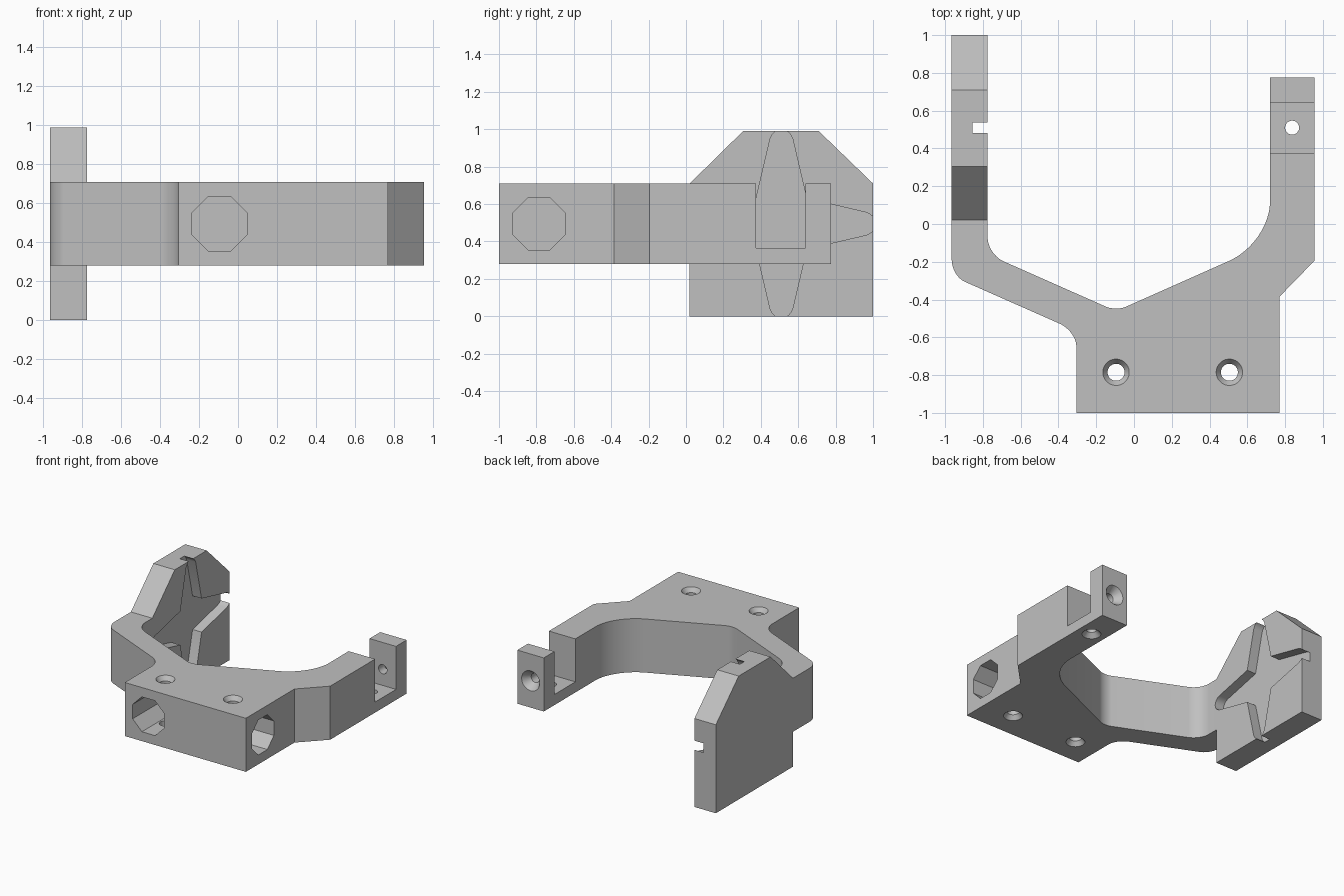
import bpy, bmesh, math
from mathutils import Vector

if "Cube" in bpy.data.objects:
    bpy.data.objects.remove(bpy.data.objects["Cube"], do_unlink=True)

grey = bpy.data.materials.new("mid grey")
grey.use_nodes = True
colour = (0.53, 0.53, 0.53, 1)
grey.diffuse_color = colour
next(n for n in grey.node_tree.nodes if n.type == 'BSDF_PRINCIPLED').inputs["Base Color"].default_value = colour


def finish(name, bm):
    bmesh.ops.recalc_face_normals(bm, faces=bm.faces)
    mesh = bpy.data.meshes.new(name)
    bm.to_mesh(mesh)
    bm.free()
    mesh.materials.append(grey)
    obj = bpy.data.objects.new(name, mesh)
    bpy.context.collection.objects.link(obj)
    return obj


def prism(name, points, axis, low, high):
    """Extrude a 2D outline along z (points are x, y) or x (points are y, z)."""
    bm = bmesh.new()
    place = (lambda a, b, h: (a, b, h)) if axis == 'z' else (lambda a, b, h: (h, a, b))
    face = bm.faces.new([bm.verts.new(place(a, b, low)) for a, b in points])
    new = bmesh.ops.extrude_face_region(bm, geom=[face])["geom"]
    bmesh.ops.translate(bm, vec=place(0, 0, high - low),
                        verts=[v for v in new if isinstance(v, bmesh.types.BMVert)])
    # The starting face is kept by the extrusion and closes the prism
    return finish(name, bm)


def drill(name, start, axis, rings, sides=32):
    """Round or polygonal cutter; rings are (distance along axis, radius)."""
    bm = bmesh.new()
    turn = Vector(axis).to_track_quat('Z', 'Y')
    loops = []
    for t, r in rings:
        angles = [2 * math.pi * (i + 0.5) / sides for i in range(sides)]
        loops.append([bm.verts.new(Vector(start) + turn @ Vector((r * math.cos(a), r * math.sin(a), t)))
                      for a in angles])
    for lo, hi in zip(loops, loops[1:]):
        for i in range(sides):
            j = (i + 1) % sides
            bm.faces.new((lo[i], lo[j], hi[j], hi[i]))
    bm.faces.new(loops[0])
    bm.faces.new(loops[-1])
    return finish(name, bm)


def combine(target, tool, operation='DIFFERENCE'):
    mod = target.modifiers.new(tool.name, 'BOOLEAN')
    mod.operation, mod.solver, mod.object = operation, 'EXACT', tool
    bpy.context.view_layer.objects.active = target
    bpy.ops.object.modifier_apply(modifier=mod.name)
    bpy.data.objects.remove(tool, do_unlink=True)


def bend(p0, corner, p1, steps=10):
    """Rounded corner from p0 to p1, tangent towards the corner point."""
    p0, c, p1 = Vector(p0), Vector(corner), Vector(p1)
    w = 0.75  # rational weight keeps it close to a circular arc
    out = []
    for i in range(steps + 1):
        t = i / steps
        a, b, d = (1 - t) ** 2, 2 * w * t * (1 - t), t * t
        out.append(tuple((a * p0 + b * c + d * p1) / (a + b + d)))
    return out


# Main forked frame
outline = [(-0.305, -1), (0.77, -1), (0.77, -0.385), (0.955, -0.195), (0.955, 0.775), (0.72, 0.775)]
outline += bend((0.72, 0.12), (0.72, -0.10), (0.50, -0.197), 16)
outline += bend((-0.04, -0.437), (-0.095, -0.462), (-0.15, -0.437))
outline += bend((-0.69, -0.198), (-0.775, -0.16), (-0.775, -0.07))
outline += [(-0.775, 0.02), (-0.965, 0.02)]
outline += bend((-0.965, -0.19), (-0.965, -0.275), (-0.895, -0.306))
outline += bend((-0.395, -0.527), (-0.305, -0.567), (-0.305, -0.65))
frame = prism("bracket_frame", outline, 'z', 0.28, 0.71)

# Upright side plate with clipped top corners
plate = prism("side_plate", [(0.02, 0), (1, 0), (1, 0.71), (0.71, 0.99), (0.305, 0.99), (0.02, 0.71)],
              'x', -0.965, -0.775)
combine(frame, plate, 'UNION')

# Four-armed tapering groove in the plate's inner face
arm = [(0.135, -0.135), (0.455, -0.06), (0.475, -0.05), (0.49, -0.037), (0.499, -0.02),
       (0.503, 0), (0.499, 0.02), (0.49, 0.037), (0.475, 0.05), (0.455, 0.06)]
star = []
for k in range(4):
    c, s = round(math.cos(k * math.pi / 2)), round(math.sin(k * math.pi / 2))
    star += [(0.51 + u * c - v * s, 0.495 + u * s + v * c) for u, v in arm]
combine(frame, prism("groove_cutter", star, 'x', -0.855, -0.70))

# Notch that leaves the end lug on the other arm
notch = [(0.375, 0.365), (0.64, 0.365), (0.64, 0.8), (0.375, 0.8)]
combine(frame, prism("notch_cutter", notch, 'x', 0.6, 1.05))

# Octagonal pockets in the front and side of the base
R8 = 0.14 / math.cos(math.pi / 8)
combine(frame, drill("front_pocket", (-0.095, -1.05, 0.495), (0, 1, 0), [(0, R8), (0.42, R8)], 8))
combine(frame, drill("side_pocket", (0.82, -0.785, 0.495), (-1, 0, 0), [(0, R8), (0.47, R8)], 8))

# Screw holes, countersunk above and below
for x in (-0.095, 0.505):
    combine(frame, drill("screw_hole", (x, -0.785, 0.25), (0, 0, 1),
                         [(0, 0.07), (0.03, 0.07), (0.065, 0.045), (0.425, 0.045), (0.46, 0.07), (0.49, 0.07)]))

# Countersunk holes in the notch floor and the end lug
combine(frame, drill("floor_hole", (0.837, 0.51, 0.25), (0, 0, 1),
                     [(0, 0.07), (0.03, 0.07), (0.065, 0.037), (0.2, 0.037)]))
combine(frame, drill("lug_hole", (0.837, 0.80, 0.495), (0, -1, 0),
                     [(0, 0.08), (0.025, 0.08), (0.085, 0.037), (0.24, 0.037)]))

# Smooth the bends, keep hard edges
frame.data.shade_smooth()
frame.data.set_sharp_from_angle(angle=math.radians(25))
